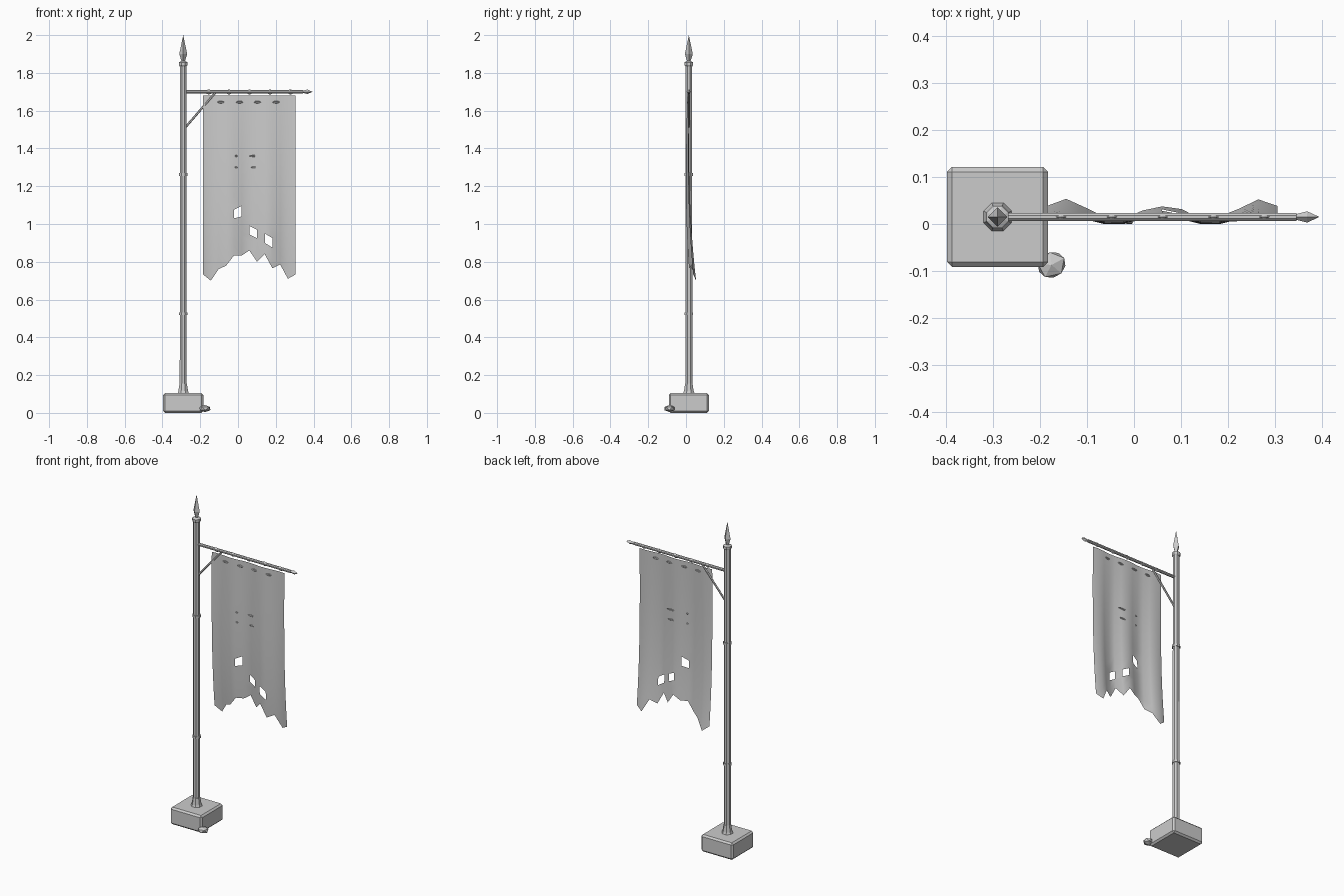
import bpy, bmesh, math
from mathutils import Vector, Matrix

cube = bpy.data.objects.get("Cube")
if cube:
    bpy.data.objects.remove(cube, do_unlink=True)

GREY = (0.6, 0.6, 0.6, 1)
grey = bpy.data.materials.new("plain grey")
grey.use_nodes = True
grey.diffuse_color = GREY
grey.node_tree.nodes["Principled BSDF"].inputs["Base Color"].default_value = GREY

POLE_X, POLE_Y, ARM_Z = -0.29, 0.015, 1.7
TAU = math.tau


def finish(name, bm, smooth=False):
    bmesh.ops.recalc_face_normals(bm, faces=bm.faces)
    mesh = bpy.data.meshes.new(name)
    bm.to_mesh(mesh)
    bm.free()
    mesh.materials.append(grey)
    for p in mesh.polygons:
        p.use_smooth = smooth
    ob = bpy.data.objects.new(name, mesh)
    bpy.context.collection.objects.link(ob)
    return ob


def lathe(name, profile, sides, start, direction=(0, 0, 1), turn=0.0):
    """Turn (radius, distance) pairs around an axis from start."""
    bm = bmesh.new()
    rot = Vector((0, 0, 1)).rotation_difference(Vector(direction)).to_matrix()
    rings = []
    for r, h in profile:
        rings.append([bm.verts.new(Vector(start) + rot @ Vector(
            (r * math.cos(TAU * i / sides + turn), r * math.sin(TAU * i / sides + turn), h)))
            for i in range(sides)])
    for a, b in zip(rings, rings[1:]):
        for i in range(sides):
            j = (i + 1) % sides
            bm.faces.new((a[i], a[j], b[j], b[i]))
    bm.faces.new(rings[0])
    bm.faces.new(rings[-1])
    bmesh.ops.remove_doubles(bm, verts=bm.verts, dist=0.0001)
    return finish(name, bm)


def ring(name, centre, rx, rz, thick, steps=8, sides=4):
    """Oval ring lying in the x-z plane."""
    bm = bmesh.new()
    loops = []
    for i in range(steps):
        a = TAU * i / steps
        loop = []
        for k in range(sides):
            b = TAU * k / sides
            out = thick * math.cos(b)
            loop.append(bm.verts.new(Vector(centre) + Vector(
                ((rx + out) * math.cos(a), thick * math.sin(b), (rz + out) * math.sin(a)))))
        loops.append(loop)
    for i in range(steps):
        a, b = loops[i], loops[(i + 1) % steps]
        for k in range(sides):
            m = (k + 1) % sides
            bm.faces.new((a[k], a[m], b[m], b[k]))
    return finish(name, bm)


# Stone base block
bm = bmesh.new()
bmesh.ops.create_cube(bm, size=1, matrix=Matrix.Translation((-0.29, 0.015, 0.052))
                      @ Matrix.Diagonal((0.214, 0.212, 0.104, 1)))
bmesh.ops.bevel(bm, geom=bm.edges[:], offset=0.01, segments=1, affect='EDGES')
finish("base_block", bm)

# Loose stone beside the base
bm = bmesh.new()
bmesh.ops.create_icosphere(bm, subdivisions=1, radius=1, matrix=Matrix.Translation((-0.175, -0.087, 0.023))
                           @ Matrix.Rotation(0.5, 4, 'Z') @ Matrix.Diagonal((0.034, 0.03, 0.019, 1)))
finish("loose_stone", bm)

# Pole with flared foot, collars and cap
turn = TAU / 16
foot = (POLE_X, POLE_Y, 0)
lathe("pole", [(0.02, 0.1), (0.019, 1.85)], 8, foot, turn=turn)
lathe("pole_foot", [(0.034, 0.1), (0.028, 0.115), (0.021, 0.155)], 8, foot, turn=turn)
for name, z in (("lower_collar", 0.525), ("upper_collar", 1.262)):
    lathe(name, [(0.024, z - 0.007), (0.024, z + 0.007)], 8, foot, turn=turn)
lathe("pole_cap", [(0.02, 1.835), (0.025, 1.842), (0.025, 1.856), (0.012, 1.862)], 8, foot, turn=turn)
lathe("spear_tip", [(0.008, 1.858), (0.021, 1.9), (0.0, 2.0)], 4, foot)

# Cross arm with pointed end and diagonal brace
lathe("cross_arm", [(0.009, 0), (0.009, 0.635)], 8, (POLE_X, POLE_Y, ARM_Z), (1, 0, 0), turn)
lathe("arm_tip", [(0.005, 0.63), (0.012, 0.658), (0.0, 0.684)], 4, (POLE_X, POLE_Y, ARM_Z), (1, 0, 0))
low, high = Vector((-0.28, POLE_Y, 1.51)), Vector((-0.12, POLE_Y, 1.695))
lathe("arm_brace", [(0.006, 0), (0.006, (high - low).length)], 6, low, high - low)

# Hanging rings along the arm
for i in range(5):
    ring(f"hanging_ring_{i + 1}", (-0.155 + 0.108 * i, POLE_Y, ARM_Z - 0.001), 0.011, 0.01, 0.004)

# Torn banner
LEFT, WIDTH, TOP, ROWS = -0.185, 0.49, 1.68, 16
hem = [0.733, 0.70, 0.76, 0.78, 0.833, 0.833, 0.86, 0.80, 0.84, 0.765, 0.786, 0.71, 0.733]
COLS = len(hem) - 1
# (column, row): heights of the left top, left bottom, right top, right bottom corners
holes = {(4, 11): (1.075, 1.03, 1.095, 1.04),
         (6, 13): (0.99, 0.945, 0.97, 0.925),
         (8, 13): (0.95, 0.9, 0.925, 0.875)}


def cloth_y(x, z):
    t = (TOP - z) / 0.95
    wave = math.cos(TAU * (x + 0.145) / 0.205)
    return 0.01 - 0.012 * t + 0.035 * t ** 3 + (0.004 + 0.013 * t) * wave


height = {(c, r): TOP + (hem[c] - TOP) * r / ROWS for c in range(COLS + 1) for r in range(ROWS + 1)}
for (c, r), (lt, lb, rt, rb) in holes.items():
    height.update({(c, r): lt, (c, r + 1): lb, (c + 1, r): rt, (c + 1, r + 1): rb})
bm = bmesh.new()
grid = {}
for (c, r), z in height.items():
    x = LEFT + WIDTH * c / COLS
    grid[c, r] = bm.verts.new((x, cloth_y(x, z), z))
for c in range(COLS):
    for r in range(ROWS):
        if (c, r) not in holes:
            bm.faces.new((grid[c, r], grid[c, r + 1], grid[c + 1, r + 1], grid[c + 1, r]))
finish("banner", bm, smooth=True)

# Stitched eyelets under the top edge
for i in range(4):
    x = -0.09 + 0.097 * i
    ring(f"eyelet_{i + 1}", (x, cloth_y(x, 1.645), 1.645), 0.017, 0.004, 0.003)

# Faint stitch marks in the middle of the banner
for i, (x, z, w) in enumerate(((-0.01, 1.36, 0.006), (-0.01, 1.3, 0.006),
                               (0.09, 1.36, 0.03), (0.09, 1.3, 0.02))):
    ring(f"stitch_mark_{i + 1}", (x, cloth_y(x, z), z), w, 0.003, 0.002)
